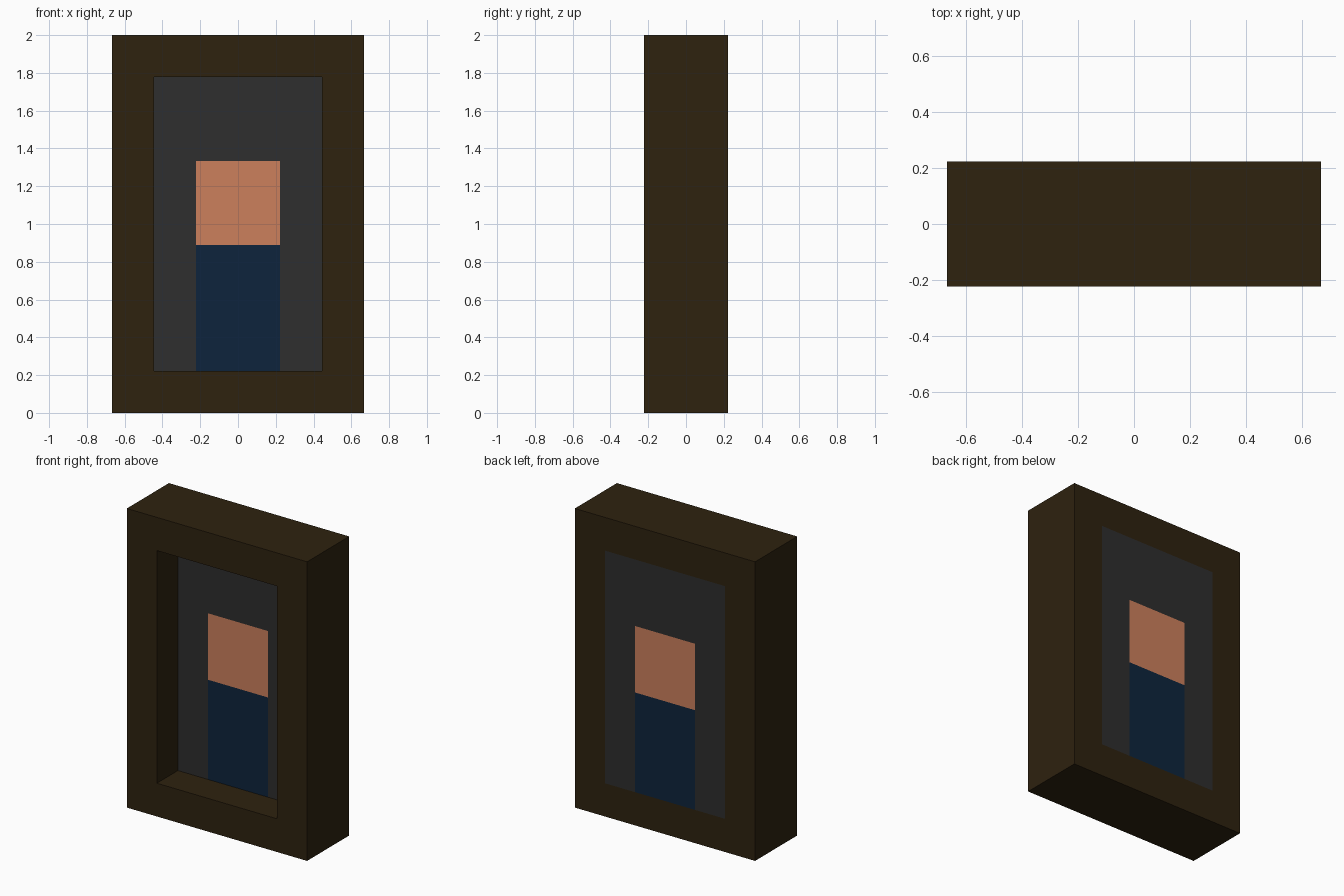
import bpy, bmesh

if "Cube" in bpy.data.objects:
    bpy.data.objects.remove(bpy.data.objects["Cube"])

U = 2 / 9  # the model sits on a grid of nine steps in height


def material(name, r, g, b):
    def lin(c):
        c /= 255
        return c / 12.92 if c <= 0.04045 else ((c + 0.055) / 1.055) ** 2.4
    m = bpy.data.materials.new(name)
    m.diffuse_color = (lin(r), lin(g), lin(b), 1)
    m.use_nodes = True
    m.node_tree.nodes["Principled BSDF"].inputs["Base Color"].default_value = m.diffuse_color
    return m


wood = material("dark wood", 46, 34, 15)
grey = material("charcoal grey", 46, 46, 46)
skin = material("peach", 204, 128, 92)
navy = material("navy blue", 13, 36, 60)


def finish(name, bm, mats):
    bmesh.ops.recalc_face_normals(bm, faces=bm.faces)
    me = bpy.data.meshes.new(name)
    bm.to_mesh(me)
    bm.free()
    for m in mats:
        me.materials.append(m)
    ob = bpy.data.objects.new(name, me)
    bpy.context.collection.objects.link(ob)
    return ob


# Frame: a rectangular ring extruded front to back
def rect(w, z0, z1):
    return [(-w, z0), (w, z0), (w, z1), (-w, z1)]


bm = bmesh.new()
outer, inner = rect(3 * U, 0, 9 * U), rect(2 * U, U, 8 * U)
rings = [[bm.verts.new((x, y, z)) for x, z in r]
         for r, y in ((outer, -U), (inner, -U), (inner, U), (outer, U))]
for k in range(4):
    a, b = rings[k], rings[(k + 1) % 4]
    for i in range(4):
        j = (i + 1) % 4
        bm.faces.new((a[i], a[j], b[j], b[i]))
finish("picture_frame", bm, [wood])

# Picture panel: recessed in front, flush at the back, cut along the figure
bm = bmesh.new()
bmesh.ops.create_cube(bm, size=1)
for v in bm.verts:
    v.co = (v.co.x * 4 * U, (v.co.y + 0.5) * U, (v.co.z + 0.5) * 7 * U + U)
for co, no in (((-U, 0, 0), (1, 0, 0)), ((U, 0, 0), (1, 0, 0)),
               ((0, 0, 4 * U), (0, 0, 1)), ((0, 0, 6 * U), (0, 0, 1))):
    bmesh.ops.bisect_plane(bm, geom=bm.verts[:] + bm.edges[:] + bm.faces[:],
                           plane_co=co, plane_no=no)
bm.normal_update()
for f in bm.faces:
    c = f.calc_center_median()
    if abs(f.normal.y) > 0.9 and abs(c.x) < U and c.z < 6 * U:
        f.material_index = 1 if c.z > 4 * U else 2  # head, body
finish("picture_panel", bm, [grey, skin, navy])
